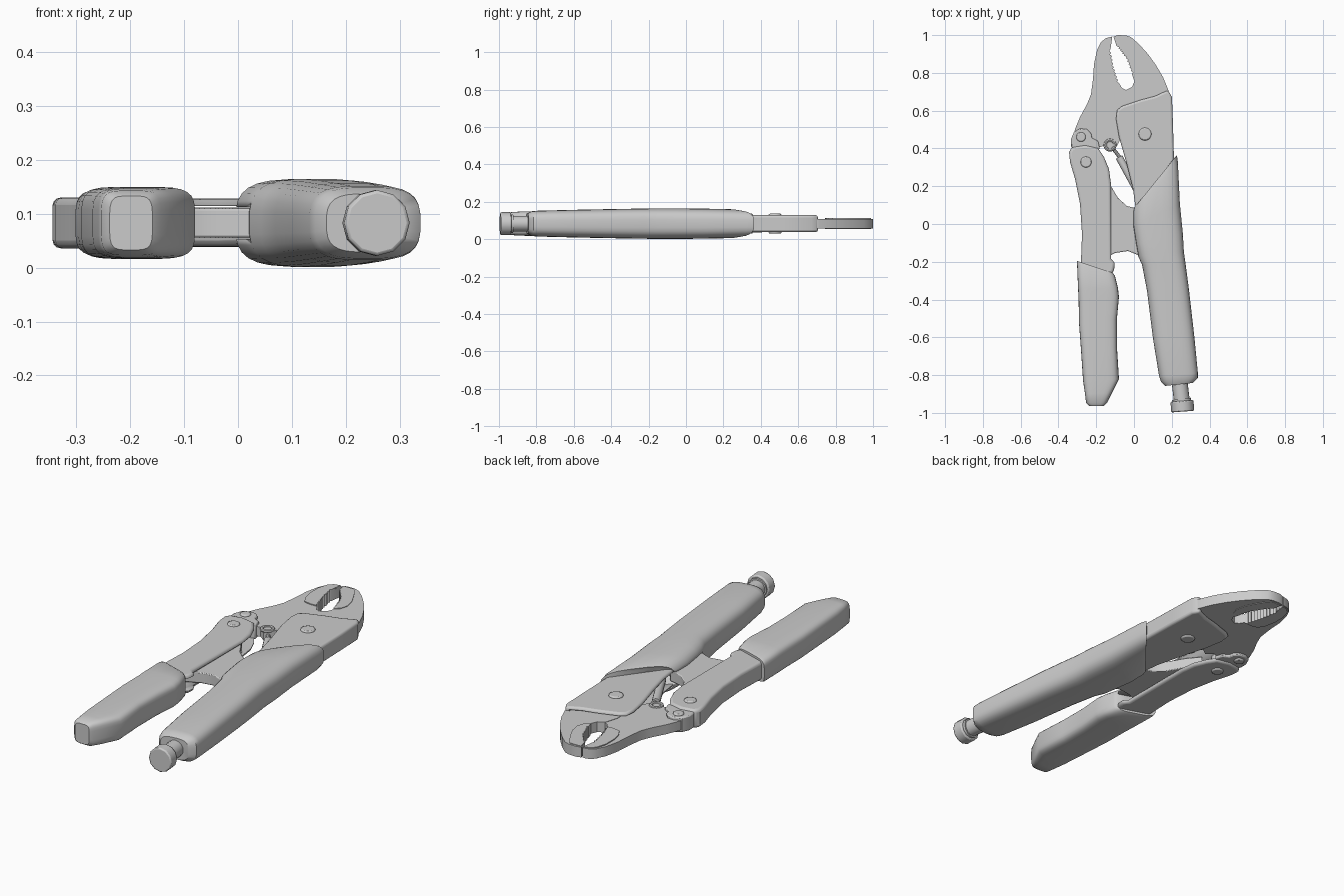
import bpy, bmesh, math
from mathutils import Vector

if "Cube" in bpy.data.objects:
    bpy.data.objects.remove(bpy.data.objects["Cube"])

S, MID = 189.0, 0.083          # drawing units per metre, mid-plane height


def P(x, y, z=0.0):
    """Drawing position -> model position (z measured from the mid-plane)."""
    return Vector(((x - 1134) / S, (225 - y) / S, MID + z))


def finish(name, bm, bevel=0.0, segs=2, angle=35):
    bmesh.ops.recalc_face_normals(bm, faces=bm.faces)
    me = bpy.data.meshes.new(name)
    bm.to_mesh(me)
    bm.free()
    ob = bpy.data.objects.new(name, me)
    bpy.context.collection.objects.link(ob)
    bpy.ops.object.select_all(action='DESELECT')
    ob.select_set(True)
    bpy.context.view_layer.objects.active = ob
    bpy.ops.object.shade_smooth_by_angle(angle=math.radians(angle))
    if bevel:
        m = ob.modifiers.new("bevel", 'BEVEL')
        m.width, m.segments = bevel, segs
        m.limit_method, m.angle_limit = 'ANGLE', math.radians(50)
    return ob


def plate(name, pts, h, bevel=0.0, shift=0.0, segs=2):
    """Flat outline extruded symmetrically about the mid-plane."""
    bm = bmesh.new()
    lo = [bm.verts.new(P(x + shift, y, -h)) for x, y in pts]
    hi = [bm.verts.new(P(x + shift, y, h)) for x, y in pts]
    bm.faces.new(lo)
    bm.faces.new(hi)
    n = len(pts)
    for i in range(n):
        j = (i + 1) % n
        bm.faces.new((lo[i], lo[j], hi[j], hi[i]))
    return finish(name, bm, bevel, segs)


def loft(name, stations, power, count=28):
    """Rounded grip: each station is left x, y, right x, y, half thickness."""
    bm = bmesh.new()
    rings = []
    soft = lambda v: math.copysign(abs(v) ** (2 / power), v)
    for lx, ly, rx, ry, h in stations:
        ring = []
        for k in range(count):
            a = 2 * math.pi * (k + 0.5) / count
            t = 0.5 + 0.5 * soft(math.cos(a))
            ring.append(bm.verts.new(P(lx + (rx - lx) * t, ly + (ry - ly) * t, h * soft(math.sin(a)))))
        rings.append(ring)
    for a, b in zip(rings, rings[1:]):
        for k in range(count):
            j = (k + 1) % count
            bm.faces.new((a[k], a[j], b[j], b[k]))
    bm.faces.new(rings[0])
    bm.faces.new(rings[-1])
    return finish(name, bm, angle=40)


def rod(name, a, b, r, sides=16, bevel=0.0, r2=None):
    d = b - a
    bm = bmesh.new()
    bmesh.ops.create_cone(bm, cap_ends=True, segments=sides, radius1=r, radius2=r2 or r, depth=d.length)
    q = d.to_track_quat('Z', 'Y')
    for v in bm.verts:
        v.co = q @ v.co + (a + b) / 2
    return finish(name, bm, bevel)


def cut(ob, cutter):
    cutter.hide_render = True
    cutter.display_type = 'WIRE'
    cutter.hide_set(True)
    m = ob.modifiers.new("cut", 'BOOLEAN')
    m.operation, m.solver, m.object = 'DIFFERENCE', 'EXACT', cutter


def teeth(path, n, depth):
    """Zigzag along a short path of points."""
    out = []
    for (ax, ay), (bx, by) in zip(path, path[1:]):
        for i in range(n):
            t = i / n
            out.append((ax + (bx - ax) * t, ay + (by - ay) * t))
            t += 0.5 / n
            out.append((ax + (bx - ax) * t + depth, ay + (by - ay) * t))
    return out + [path[-1]]


# Jaws with serrated edges
left_teeth = teeth([(1110.5, 50), (1114, 68), (1119, 84)], 5, -1.6)
right_teeth = teeth([(1116.5, 47), (1126, 59), (1132, 75)], 5, 1.6)
plate("moving_jaw", [(1112.3, 37.5)] + left_teeth + [
    (1122, 89), (1126, 91), (1131, 90), (1140, 100), (1156, 125), (1152, 142), (1138, 146),
    (1122, 137), (1117, 147), (1110, 152), (1103, 147), (1097, 149), (1088, 148), (1078, 147),
    (1073, 140), (1075, 130), (1080, 118), (1087, 105), (1091, 95), (1093, 80), (1094, 65),
    (1097, 51), (1101, 43), (1106, 39)], 0.024)
plate("fixed_jaw", [(1113.5, 37.5)] + right_teeth + [
    (1134.5, 82), (1132, 88), (1126, 91), (1122, 104), (1122, 120), (1165, 120), (1170, 96),
    (1168, 90), (1163, 78), (1156, 66), (1148, 55), (1139, 45), (1131, 38), (1126, 36.3), (1118, 36)], 0.026)

# Raised inserts along the bite
plate("moving_jaw_insert", [(1112, 38.5)] + left_teeth + [
    (1112, 84.5), (1105, 83), (1101, 76), (1099, 66), (1099, 54), (1102, 44), (1106, 40)], 0.029)
plate("fixed_jaw_insert", [(1114.5, 38)] + right_teeth + [
    (1134, 81), (1139, 77), (1141, 70), (1139, 60), (1134, 50), (1130, 43), (1126, 38)], 0.029)

# Folded metal body, open on its left side
body_pts = [(1117, 111), (1122, 107), (1140, 101), (1155, 97), (1168, 91), (1172, 98), (1173, 125),
            (1174, 160), (1177, 230), (1140, 230), (1135, 205), (1133, 190), (1127, 166), (1119, 138), (1116, 120)]
body = plate("body_channel", body_pts, 0.045, 0.012, segs=3)
cut(body, plate("body_cutter", body_pts, 0.031, shift=-5))

# Right-hand grip with a slot for the link
grip = loft("main_grip", [
    (1137, 208, 1174, 159, 0.062), (1134, 209, 1177, 156, 0.072), (1133, 213, 1178, 163, 0.078),
    (1133, 227, 1180, 205, 0.081), (1136, 246, 1183, 235, 0.082), (1138, 257, 1184, 253, 0.082),
    (1142, 266, 1186, 267, 0.081), (1147, 292, 1189, 290, 0.079), (1153, 340, 1194.5, 338, 0.074),
    (1159, 377, 1198, 374, 0.069), (1161, 383, 1198, 379, 0.066), (1165, 387, 1193, 384, 0.054)], 3.2)
cut(grip, plate("slot_cutter", [(1120, 190), (1162, 150), (1162, 254), (1120, 257)], 0.030))

# Adjusting screw in the end of the grip
rod("screw_shaft", P(1179, 378), P(1182, 403), 0.042)
rod("screw_neck", P(1181.6, 400), P(1182.1, 404), 0.05, 12)
rod("screw_knob", P(1182, 402), P(1182.8, 412.7), 0.061, 12, 0.006)

# Left-hand lever, a channel open on its right side
lever_pts = [(1069, 153), (1072, 148), (1085, 146), (1098, 149), (1104, 158), (1109, 170), (1111, 185),
             (1111, 260), (1115, 264), (1114, 271), (1108, 282), (1082, 282), (1081, 262), (1082, 235),
             (1080, 205), (1075, 180), (1070, 163)]
lever = plate("lever_channel", lever_pts, 0.047, 0.014, segs=3)
cut(lever, plate("lever_cutter", lever_pts, 0.031, shift=6))
loft("lever_grip", [
    (1077, 262, 1113, 274, 0.058), (1077, 265, 1115, 277, 0.064), (1078, 290, 1118, 289, 0.067),
    (1078.5, 300, 1119, 298, 0.067), (1079, 325, 1117, 320, 0.067), (1081, 352, 1117, 348, 0.067),
    (1083, 382, 1119, 380, 0.066), (1085, 395, 1112, 394, 0.064), (1086, 404, 1107, 404, 0.060),
    (1089, 407, 1104, 407, 0.050)], 4.5)

# Hinge ear joining lever and moving jaw
plate("hinge_ear", [(1071, 148), (1071, 140), (1074, 133), (1080, 129.5), (1087, 130), (1091, 134),
                    (1092, 139), (1098, 142), (1100, 150), (1085, 156)], 0.038, 0.006)

# Locking link between the lever and the main grip
plate("locking_link", [(1098, 170), (1108, 182), (1118, 199), (1127, 207), (1140, 210), (1156, 230),
                       (1150, 254), (1138, 256), (1128, 252), (1115, 254), (1098, 262)], 0.027, 0.004)

# Return spring with its hook
rod("spring_hook", P(1111, 147), P(1122, 161), 0.010, 10)
rod("return_spring", P(1119, 158), P(1142, 200), 0.020, 14)
bpy.ops.mesh.primitive_torus_add(major_segments=20, minor_segments=8, major_radius=0.026,
                                 minor_radius=0.009, location=P(1110, 146, 0.022))
bpy.context.object.name = "spring_eye"
bpy.ops.object.shade_smooth_by_angle()

# Rivets through both sides
for name, x, y, r, h in (("body_rivet", 1145, 135, 0.034, 0.053), ("hinge_rivet", 1081, 138, 0.025, 0.046),
                         ("lever_rivet", 1086, 163, 0.029, 0.054)):
    rod(name, P(x, y, -h), P(x, y, h), r, 20, 0.006)
